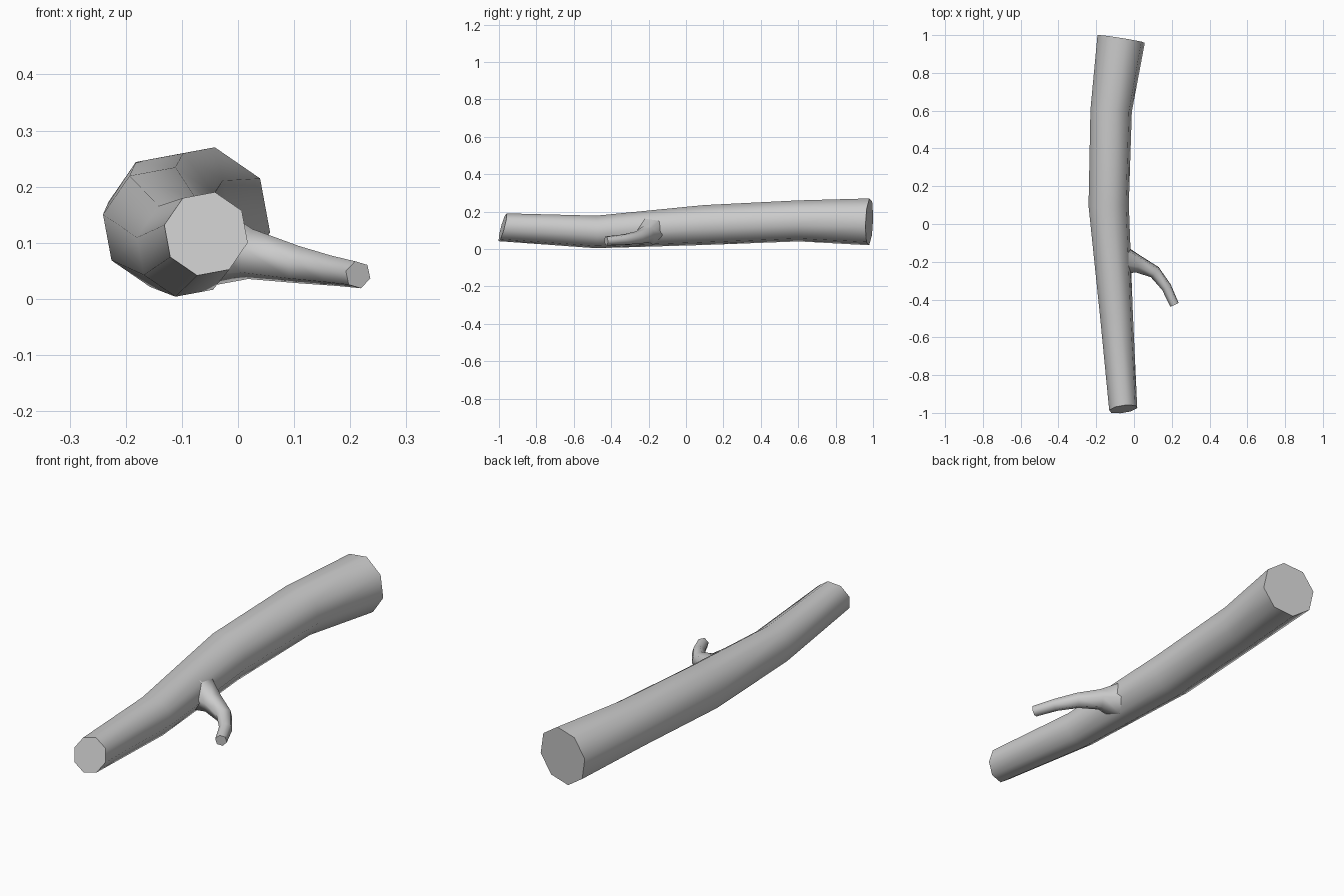
import bpy, bmesh, math
from mathutils import Vector

cube = bpy.data.objects.get("Cube")
if cube:
    bpy.data.objects.remove(cube, do_unlink=True)

bark = bpy.data.materials.new("grey_bark")
bark.use_nodes = True
colour = (0.6, 0.6, 0.6, 1)
bark.diffuse_color = colour
bark.node_tree.nodes["Principled BSDF"].inputs["Base Color"].default_value = colour


def tube(name, rings):
    """Skin a closed tube through equal-sided rings of points."""
    bm = bmesh.new()
    loops = [[bm.verts.new(p) for p in ring] for ring in rings]
    sides = len(loops[0])
    for a, b in zip(loops, loops[1:]):
        for i in range(sides):
            j = (i + 1) % sides
            bm.faces.new((a[i], a[j], b[j], b[i]))
    bm.faces.new(loops[0])
    bm.faces.new(loops[-1])
    bmesh.ops.recalc_face_normals(bm, faces=bm.faces)
    mesh = bpy.data.meshes.new(name)
    bm.to_mesh(mesh)
    bm.free()
    mesh.materials.append(bark)
    obj = bpy.data.objects.new(name, mesh)
    bpy.context.collection.objects.link(obj)
    bpy.ops.object.select_all(action="DESELECT")
    obj.select_set(True)
    bpy.context.view_layer.objects.active = obj
    bpy.ops.object.shade_smooth_by_angle(angle=math.radians(65))
    return obj


def ring(centre, u, v, radius, sides, phase):
    angles = [math.radians(phase) + math.tau * i / sides for i in range(sides)]
    return [centre + radius * (math.cos(a) * u + math.sin(a) * v) for a in angles]


# Trunk: centre, radius, and slant of each cut across x and z
trunk = [
    ((-0.057, -0.98, 0.116), 0.076, 0.13, 0.27),
    ((-0.093, -0.48, 0.091), 0.089, 0.07, 0.0),
    ((-0.134, 0.10, 0.128), 0.109, 0.03, -0.04),
    ((-0.121, 0.60, 0.150), 0.112, -0.06, -0.02),
    ((-0.068, 0.98, 0.145), 0.128, -0.16, 0.04),
]
tube("trunk", [ring(Vector(c), Vector((1, sx, 0)), Vector((0, sz, 1)), r, 8, -12)
               for c, r, sx, sz in trunk])

# Side branch: flared at the trunk, curving towards the front
branch = [
    ((-0.05, -0.195, 0.095), 0.078),
    ((0.022, -0.212, 0.080), 0.047),
    ((0.110, -0.255, 0.061), 0.035),
    ((0.172, -0.335, 0.050), 0.028),
    ((0.214, -0.427, 0.043), 0.025),
]
points = [Vector(c) for c, _ in branch]
rings = []
for i, (c, r) in enumerate(branch):
    along = (points[min(i + 1, len(points) - 1)] - points[max(i - 1, 0)]).normalized()
    side = Vector((0, 0, 1)).cross(along).normalized()
    rings.append(ring(points[i], side, along.cross(side), r, 6, 45))
tube("side_branch", rings)
